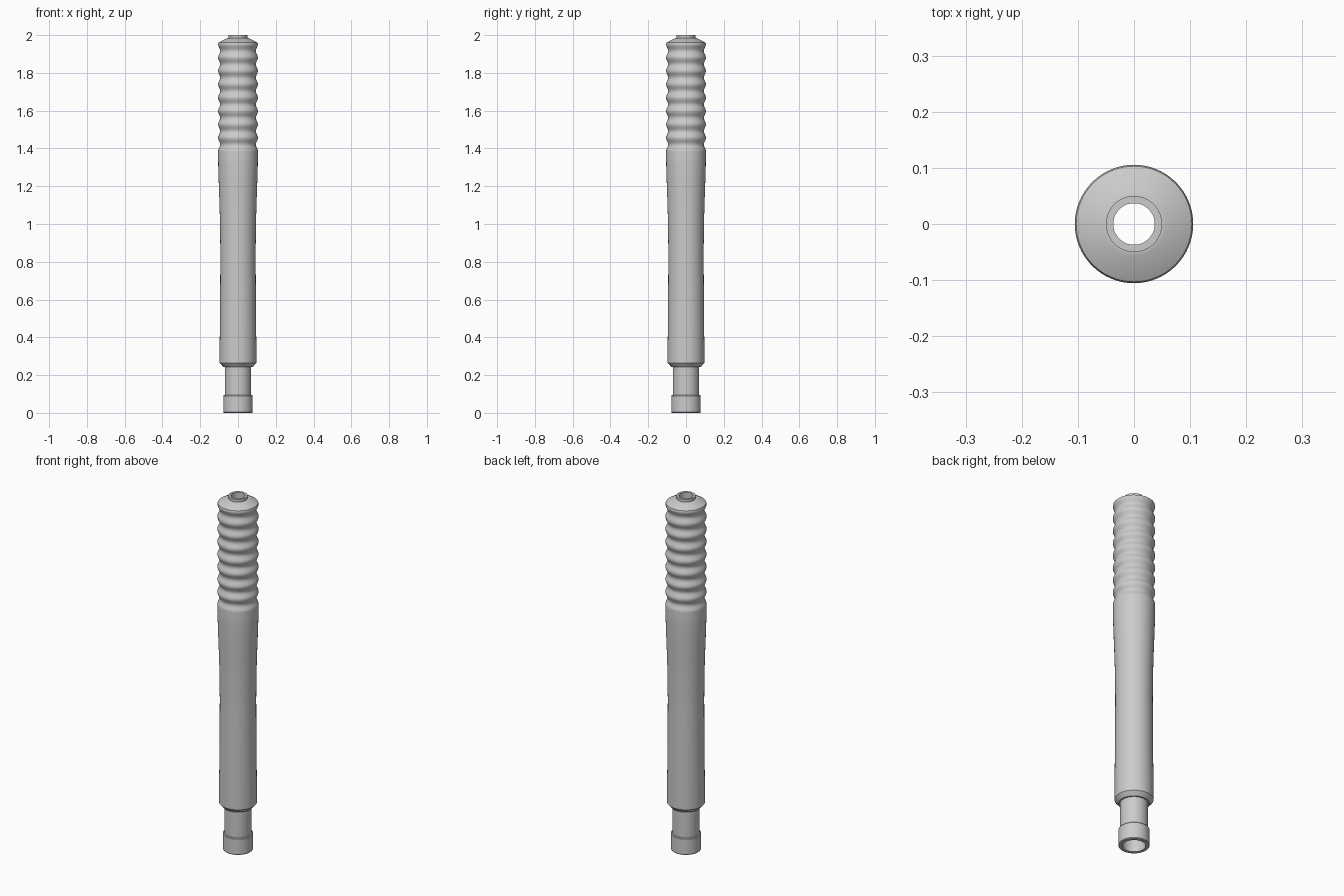
import bpy
import bmesh
import math

if "Cube" in bpy.data.objects:
    bpy.data.objects.remove(bpy.data.objects["Cube"], do_unlink=True)

GREY = (0.6, 0.6, 0.6, 1)
grey = bpy.data.materials.new("plain grey")
grey.use_nodes = True
grey.diffuse_color = GREY
grey.node_tree.nodes["Principled BSDF"].inputs["Base Color"].default_value = GREY


def lathe(name, profile, sides=64):
    """Spin a closed (radius, height) profile about the z axis."""
    bm = bmesh.new()
    rings = []
    for r, z in profile:
        rings.append([bm.verts.new((r * math.cos(2 * math.pi * i / sides),
                                    r * math.sin(2 * math.pi * i / sides), z))
                      for i in range(sides)])
    for lower, upper in zip(rings, rings[1:] + rings[:1]):
        for i in range(sides):
            j = (i + 1) % sides
            bm.faces.new((lower[i], lower[j], upper[j], upper[i]))
    bmesh.ops.recalc_face_normals(bm, faces=bm.faces)
    mesh = bpy.data.meshes.new(name)
    bm.to_mesh(mesh)
    bm.free()
    mesh.materials.append(grey)
    obj = bpy.data.objects.new(name, mesh)
    bpy.context.collection.objects.link(obj)
    bpy.ops.object.select_all(action="DESELECT")
    obj.select_set(True)
    bpy.context.view_layer.objects.active = obj
    bpy.ops.object.shade_smooth_by_angle(angle=math.radians(30))
    return obj


# Socket collar and narrow neck at the foot
foot = [(0.058, 0), (0.075, 0), (0.078, 0.004), (0.078, 0.09), (0.075, 0.094),
        (0.07, 0.094), (0.07, 0.243)]

# Chamfered shoulder and gently waisted body
body = [(0.078, 0.243), (0.097, 0.265), (0.097, 0.37), (0.0945, 0.6),
        (0.0935, 0.85), (0.095, 1.0), (0.0985, 1.12), (0.102, 1.22),
        (0.1045, 1.3)]

# Wavy grip: eight equal ridges
RIDGES, STEPS, BASE, TOP = 8, 12, 1.385, 1.952
grip = []
for k in range(RIDGES * STEPS + 1):
    wave = math.cos(2 * math.pi * k / STEPS)
    grip.append((0.1 + 0.0055 * wave, BASE + (TOP - BASE) * k / (RIDGES * STEPS)))

# Sloping cap with a small rim, then the bore back down
cap = [(0.103, 1.96), (0.058, 1.984), (0.05, 1.985), (0.05, 2.0), (0.037, 2.0)]
bore = [(0.037, 0.26), (0.058, 0.24)]

lathe("handle_tube", foot + body + grip + cap + bore)
